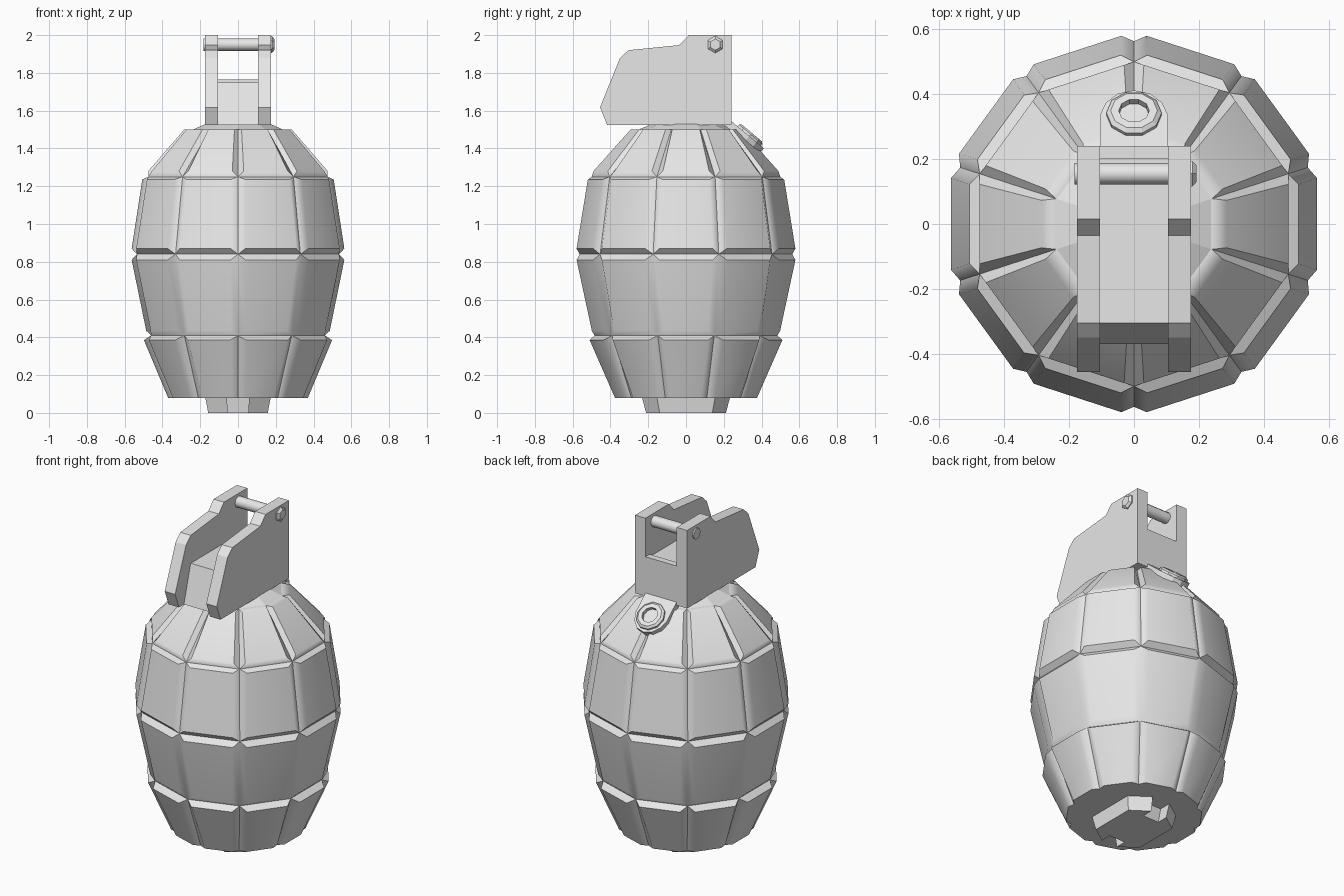
import bpy, bmesh, math
from mathutils import Matrix, Vector

if "Cube" in bpy.data.objects:
    bpy.data.objects.remove(bpy.data.objects["Cube"])

metal = bpy.data.materials.new("light_grey_metal")
metal.use_nodes = True
GREY = (0.8, 0.8, 0.8, 1)
metal.diffuse_color = GREY
metal.node_tree.nodes["Principled BSDF"].inputs["Base Color"].default_value = GREY


def finish(name, bm, angle=None):
    """Turn a bmesh into a named object with the metal material."""
    bmesh.ops.remove_doubles(bm, verts=bm.verts, dist=1e-5)
    bmesh.ops.recalc_face_normals(bm, faces=bm.faces)
    mesh = bpy.data.meshes.new(name)
    bm.to_mesh(mesh)
    bm.free()
    mesh.materials.append(metal)
    obj = bpy.data.objects.new(name, mesh)
    bpy.context.collection.objects.link(obj)
    if angle:
        bpy.ops.object.select_all(action="DESELECT")
        obj.select_set(True)
        bpy.context.view_layer.objects.active = obj
        bpy.ops.object.shade_smooth_by_angle(angle=math.radians(angle))
    return obj


def loft(name, rings, angle=None, closed=False):
    """Skin equal-length rings of points; cap the ends, or join last to first."""
    bm = bmesh.new()
    rows = [[bm.verts.new(p) for p in ring] for ring in rings]
    n = len(rows[0])
    pairs = list(zip(rows, rows[1:]))
    if closed:
        pairs.append((rows[-1], rows[0]))
    else:
        bm.faces.new(rows[0])
        bm.faces.new(rows[-1])
    for low, high in pairs:
        for i in range(n):
            j = (i + 1) % n
            bm.faces.new((low[i], low[j], high[j], high[i]))
    return finish(name, bm, angle)


def circle(radius, height, sides, turn=0):
    return [(radius * math.cos(turn + math.tau * i / sides),
             radius * math.sin(turn + math.tau * i / sides), height) for i in range(sides)]


def side_profile(name, points, x0, x1):
    """Extrude a (y, z) outline between two x positions."""
    return loft(name, [[(x, y, z) for y, z in points] for x in (x0, x1)])


# Segmented body: groove profile (height, apothem) and raised panels per row
SEGMENTS = 10
TAN = math.tan(math.pi / SEGMENTS)
grooves = [(0.08, 0.34), (0.41, 0.46), (0.84, 0.535), (1.25, 0.475), (1.5, 0.24)]
panels = [((0.08, 0.37), (0.385, 0.498)), ((0.435, 0.486), (0.81, 0.563)),
          ((0.87, 0.563), (1.235, 0.507)), ((1.28, 0.475), (1.5, 0.285))]
bm = bmesh.new()
for seg in range(SEGMENTS):
    spin = Matrix.Rotation(math.tau * seg / SEGMENTS, 3, "Z")
    for row, (low, high) in enumerate(panels):
        core, raised = [], []
        for groove, edge, sides in ((grooves[row], low, (-1, 1)),
                                    (grooves[row + 1], high, (1, -1))):
            for s in sides:
                half = groove[1] * TAN
                gap = 0.005 if groove[0] == 1.5 else 0.032
                core.append(bm.verts.new(spin @ Vector((groove[1], s * half, groove[0]))))
                raised.append(bm.verts.new(spin @ Vector((edge[1], s * (half - gap), edge[0]))))
        bm.faces.new(raised)
        for i in range(4):
            j = (i + 1) % 4
            bm.faces.new((core[i], core[j], raised[j], raised[i]))
bmesh.ops.remove_doubles(bm, verts=bm.verts, dist=1e-5)
bmesh.ops.holes_fill(bm, edges=[e for e in bm.edges if e.is_boundary], sides=0)
body = finish("segmented_body", bm, 50)
body.modifiers.new("flat_panels", "WEIGHTED_NORMAL").keep_sharp = True

# Collar between body and lever bracket
turn = math.pi / SEGMENTS
loft("neck_collar", [circle(r, z, SEGMENTS, turn)
                     for r, z in ((0.25, 1.49), (0.25, 1.5), (0.18, 1.53))])

# Base plug: tapered block with a notch at each end
quarter = [(0.175, 0.155), (0.06, 0.235), (0.06, 0.16)]
outline = quarter + [(-x, y) for x, y in reversed(quarter)]
outline += [(-x, -y) for x, y in outline]
loft("base_plug", [[(x * k, y * k, z) for x, y in outline] for k, z in ((0.9, 0), (1, 0.09))])

# Lever bracket: two cheek plates, floor block and rear wall
cheek = [(0.24, 1.525), (0.24, 2), (0.015, 2), (-0.035, 1.947), (-0.305, 1.92),
         (-0.35, 1.878), (-0.455, 1.618), (-0.418, 1.525)]
for side, s in (("left", 1), ("right", -1)):
    side_profile(side + "_cheek_plate", cheek, s * 0.105, s * 0.175)
side_profile("bracket_floor", [(0.21, 1.525), (0.21, 1.75), (-0.305, 1.75), (-0.37, 1.525)],
             -0.105, 0.105)
side_profile("bracket_rear_wall", [(0.24, 1.525), (0.24, 1.765), (0.2, 1.765), (0.2, 1.525)],
             -0.105, 0.105)

# Cross pin with a hexagonal head
to_x = Matrix.Translation((0, 0.155, 1.95)) @ Matrix.Rotation(math.pi / 2, 4, "Y")
pin = loft("cross_pin", [circle(0.033, h, 12) for h in (-0.183, 0.18)], 40)
head = loft("pin_head", [circle(r, h, 6) for r, h in ((0.045, 0.17), (0.045, 0.18), (0.03, 0.192))])
for part in (pin, head):
    part.matrix_world = to_x

# Sloping rear tab with rounded end, and a ring with hexagonal hole
tab_outline = [(0.105, -0.17), (0.105, 0)]
tab_outline += [(0.1 * math.cos(a), 0.1 * math.sin(a))
                for a in (math.pi * i / 6 for i in range(1, 6))]
tab_outline += [(-0.105, 0), (-0.105, -0.17)]
tab = loft("rear_tab", [[(x, y, z) for x, y in tab_outline] for z in (-0.04, 0)])
ring = loft("tab_ring", [circle(0.085, -0.01, 10), circle(0.085, 0.012, 10),
                         circle(0.072, 0.022, 10), circle(0.047, 0.022, 10),
                         circle(0.047, -0.01, 10)], closed=True)
for part in (tab, ring):
    part.matrix_world = (Matrix.Translation((0, 0.335, 1.465))
                         @ Matrix.Rotation(math.radians(-40), 4, "X"))
